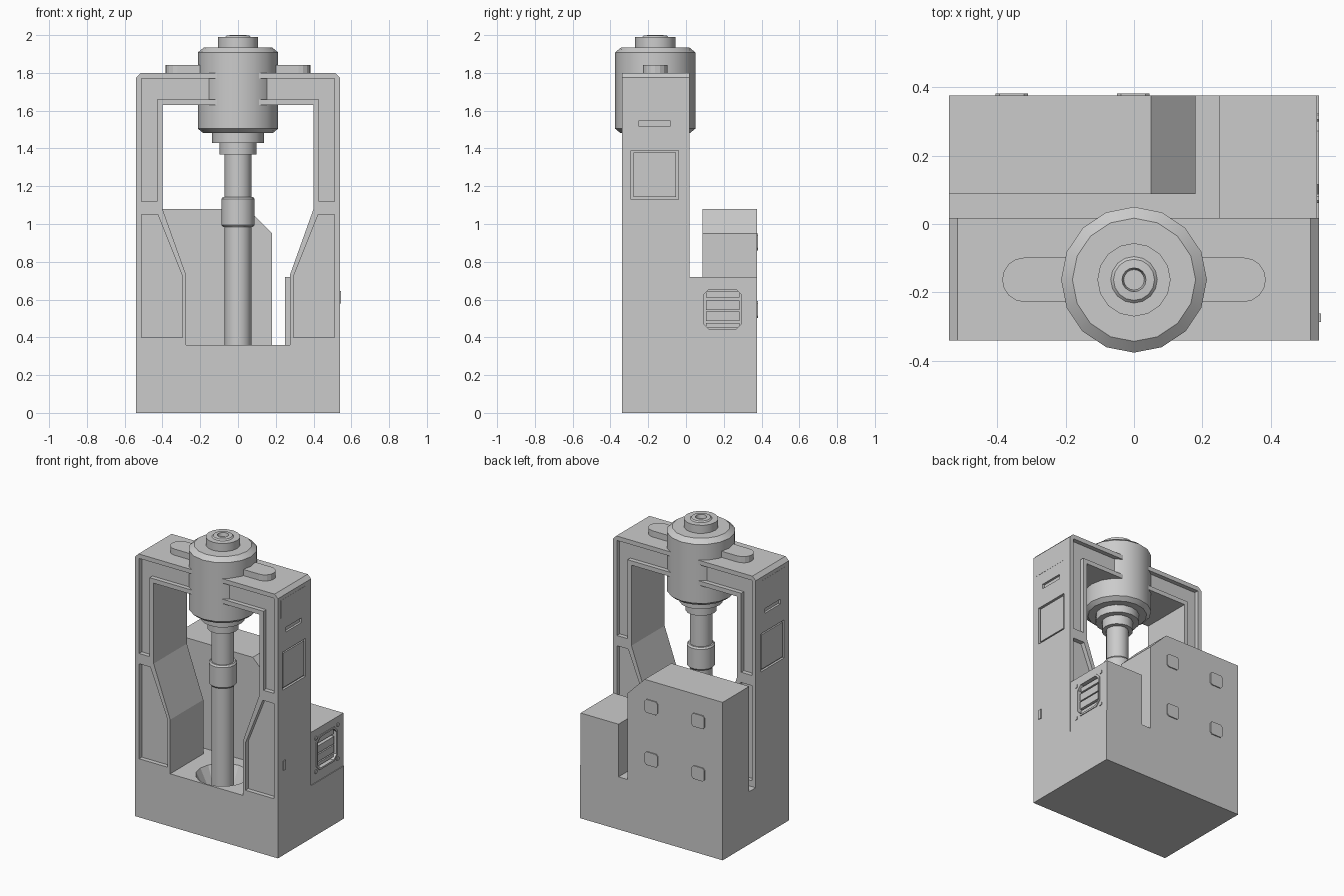
import bpy, bmesh, math
from mathutils import Vector

cube = bpy.data.objects.get("Cube")
if cube:
    bpy.data.objects.remove(cube)

steel = bpy.data.materials.new("light_grey_metal")
steel.use_nodes = True
GREY = (0.6, 0.6, 0.6, 1)
steel.diffuse_color = GREY
steel.node_tree.nodes["Principled BSDF"].inputs["Base Color"].default_value = GREY

AXIS_Y = -0.163   # depth of the spindle axis
W = 0.54          # half width of the machine


def finish(name, bm):
    bmesh.ops.recalc_face_normals(bm, faces=bm.faces)
    mesh = bpy.data.meshes.new(name)
    bm.to_mesh(mesh)
    bm.free()
    mesh.materials.append(steel)
    obj = bpy.data.objects.new(name, mesh)
    bpy.context.collection.objects.link(obj)
    return obj


def add_prism(bm, outline, axis, a, b):
    """Extrude a 2D outline along x, y or z from a to b."""
    place = {"x": lambda u, v, w: (w, u, v),
             "y": lambda u, v, w: (u, w, v),
             "z": lambda u, v, w: (u, v, w)}[axis]
    face = bm.faces.new([bm.verts.new(place(u, v, a)) for u, v in outline])
    new = bmesh.ops.extrude_face_region(bm, geom=[face])["geom"]
    shift = Vector(place(0, 0, b - a))
    for v in new:
        if isinstance(v, bmesh.types.BMVert):
            v.co += shift


def prisms(name, *parts):
    bm = bmesh.new()
    for part in parts:
        add_prism(bm, *part)
    return finish(name, bm)


def rect(u0, u1, v0, v1, c=0):
    """Rectangle outline, with corners cut by c."""
    if not c:
        return [(u0, v0), (u1, v0), (u1, v1), (u0, v1)]
    return [(u0 + c, v0), (u1 - c, v0), (u1, v0 + c), (u1, v1 - c),
            (u1 - c, v1), (u0 + c, v1), (u0, v1 - c), (u0, v0 + c)]


def mirror(points):
    return points + [(-x, z) for x, z in reversed(points)]


def flip(points):
    return [(-x, z) for x, z in points]


def lathe(name, profile, steps=16):
    bm = bmesh.new()
    verts = [bm.verts.new((r, AXIS_Y, z)) for r, z in profile]
    edges = [bm.edges.new(pair) for pair in zip(verts, verts[1:])]
    bmesh.ops.spin(bm, geom=verts + edges, cent=(0, AXIS_Y, 0), axis=(0, 0, 1),
                   angle=math.tau, steps=steps)
    bmesh.ops.remove_doubles(bm, verts=bm.verts, dist=1e-4)
    return finish(name, bm)


def carve(obj, cutter):
    mod = obj.modifiers.new("carve", "BOOLEAN")
    mod.operation, mod.solver, mod.object = "DIFFERENCE", "EXACT", cutter
    bpy.context.view_layer.objects.active = obj
    bpy.ops.object.modifier_apply(modifier=mod.name)
    bpy.data.objects.remove(cutter)


# Base with a funnel-shaped well under the spindle
base = prisms("base", (rect(-W, W, -0.34, 0.375), "z", 0, 0.36))
carve(base, lathe("well_cutter", [(0, 0.22), (0.1, 0.22), (0.17, 0.36), (0.17, 0.4), (0, 0.4)]))

# Rear cabinet with one sloped shoulder
prisms("rear_cabinet", ([(-W, 0.36), (0.18, 0.36), (0.18, 0.95), (0.05, 1.08), (-W, 1.08)],
                        "y", 0.088, 0.375))
covers = [(rect(x, x + 0.095, z, z + 0.09, 0.012), "y", 0.37, 0.382)
          for x in (-0.405, -0.05) for z in (0.502, 0.86)]
prisms("rear_covers", *covers)

# Gantry frame: two flared legs and a top beam
outer = [(W, 0.36), (W, 1.775), (0.515, 1.8)]
inner = [(0.4, 1.63), (0.4, 1.08), (0.275, 0.73), (0.275, 0.36)]
gantry = prisms("gantry", (outer + flip(outer[::-1]) + flip(inner[::-1]) + inner,
                           "y", -0.34, 0.018))

# Sunken panels on the front and back of the gantry, and on its outer sides
upper = mirror([(0.51, 1.12), (0.51, 1.77)]) + flip([(0.43, 1.12), (0.43, 1.66)]) \
    + [(0.43, 1.66), (0.43, 1.12)]
lower = [(0.51, 0.4), (0.51, 1.05), (0.425, 1.05), (0.295, 0.725), (0.295, 0.4)]
cuts = []
for y0, y1 in ((-0.4, -0.31), (-0.012, 0.08)):
    cuts += [(p, "y", y0, y1) for p in (upper, lower, flip(lower))]
for s in (-1, 1):
    cuts += [(rect(-0.29, -0.04, 1.13, 1.39), "x", s * (W - 0.015), s * 0.6),
             (rect(-0.25, -0.085, 1.515, 1.547), "x", s * (W - 0.015), s * 0.6)]
carve(gantry, prisms("panel_cutter", *cuts))
for side, s in (("left", 1), ("right", -1)):
    prisms(side + "_hatch", (rect(-0.278, -0.052, 1.142, 1.378), "x", s * 0.52, s * (W - 0.004)))
    prisms(side + "_name_plate", (rect(-0.31, -0.04, 1.63, 1.75), "x", s * 0.53, s * (W + 0.001)))

# Small latch on the left leg
prisms("latch", (rect(-0.287, -0.262, 0.58, 0.645), "x", 0.53, 0.546))

# Side cabinet with a vent
cabinet = prisms("side_cabinet", (rect(0.248, 0.535, 0.018, 0.375), "z", 0.36, 0.72))
carve(cabinet, prisms("vent_cutter", (rect(0.09, 0.297, 0.44, 0.656, 0.03), "x", 0.505, 0.6)))
frame = prisms("vent_frame", (rect(0.08, 0.307, 0.43, 0.666, 0.035), "x", 0.53, W))
carve(frame, prisms("frame_cutter", (rect(0.092, 0.295, 0.442, 0.654, 0.03), "x", 0.5, 0.6)))
slats = [(rect(0.105, 0.282, z, z + 0.05), "x", 0.5, 0.53) for z in (0.487, 0.545)]
prisms("vent_slats", *slats,
       (rect(0.105, 0.282, 0.453, 0.475), "x", 0.5, 0.525),
       (rect(0.105, 0.282, 0.61, 0.642), "x", 0.5, 0.525))
clamps = [(rect(y, y + 0.025, z, z + 0.025, 0.006), "x", 0.53, W)
          for y in (0.062, 0.3) for z in (0.42, 0.65)]
prisms("vent_clamps", *clamps)

# Rounded pads on top of the beam
for side, s in (("left", 1), ("right", -1)):
    arc = [(s * (0.32 + 0.065 * math.cos(t)), AXIS_Y + 0.065 * math.sin(t))
           for t in (math.pi * (i / 8 - 0.5) for i in range(9))]
    prisms(side + "_pad", ([(s * 0.1, AXIS_Y - 0.065)] + arc + [(s * 0.1, AXIS_Y + 0.065)],
                           "z", 1.78, 1.842))

# Motor drum with a stepped nose and a cap
motor = lathe("motor_drum", [
    (0, 1.975), (0.03, 1.975), (0.035, 2.0), (0.06, 1.998), (0.068, 1.99), (0.107, 1.99),
    (0.107, 1.935), (0.18, 1.935), (0.213, 1.908), (0.213, 1.505), (0.185, 1.482),
    (0.137, 1.482), (0.137, 1.43), (0.098, 1.43), (0.098, 1.367), (0, 1.367)])

# Spindle with a collar, reaching into the well
spindle = lathe("spindle", [
    (0, 1.4), (0.071, 1.4), (0.071, 1.143), (0.08, 1.143), (0.088, 1.132), (0.088, 0.995),
    (0.08, 0.985), (0.071, 0.985), (0.071, 0.22), (0, 0.22)])

for obj in (motor, spindle):
    bpy.ops.object.select_all(action="DESELECT")
    obj.select_set(True)
    bpy.context.view_layer.objects.active = obj
    bpy.ops.object.shade_smooth_by_angle(angle=math.radians(30))
